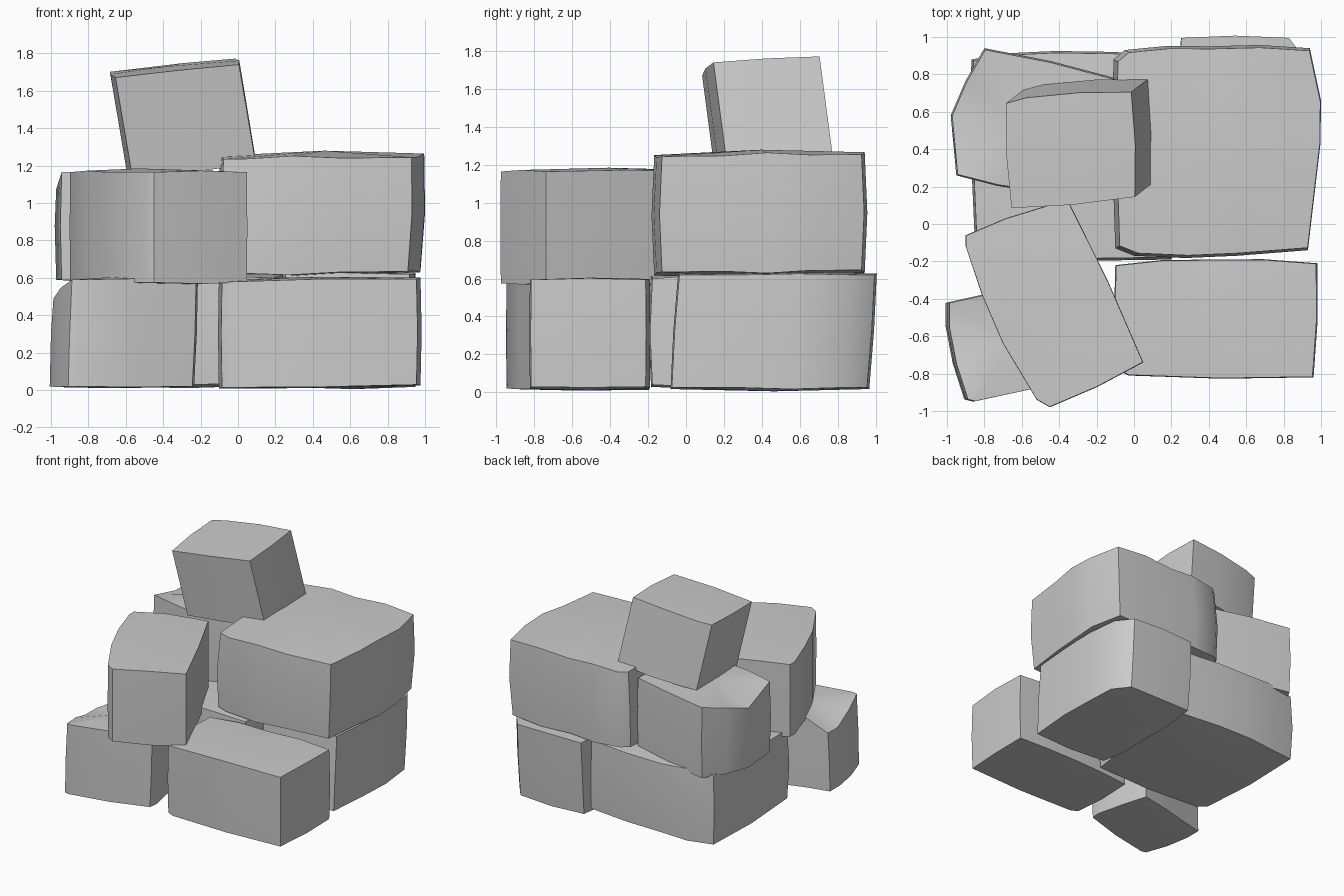
import bpy, bmesh, math
from mathutils import Vector

if "Cube" in bpy.data.objects:
    bpy.data.objects.remove(bpy.data.objects["Cube"])


def stone(name, plan, z0, z1, slope=(0, 0), lean=(0, 0), dome=0.025, under=0.02, inset=0.98):
    """Irregular stone: plan outline (x, y, optional top drop), counter-clockwise,
    lofted through a slightly fuller middle ring, with domed top and base."""
    pts = [(Vector(p[:2]), p[2] if len(p) > 2 else 0) for p in plan]
    ring = []
    for (a, da), (b, db) in zip(pts, pts[1:] + pts[:1]):
        ring.append((a, da, 0))
        e = b - a
        if e.length > 0.4:                      # gentle bulge on long sides
            n = Vector((e.y, -e.x)).normalized()
            ring.append(((a + b) / 2 + n * 0.012, (da + db) / 2, 0.4))
    c = sum((p for p, _ in pts), Vector((0, 0))) / len(pts)

    def place(p, t, s, dz):
        q = c + (p - c) * s
        z = z0 + (z1 - z0) * t + slope[0] * (q.x - c.x) + slope[1] * (q.y - c.y) + dz
        return (q.x + lean[0] * (t - .5), q.y + lean[1] * (t - .5), z)

    bm = bmesh.new()
    loops = []
    for t, s in ((0, inset), (0.5, 1.0), (1, inset)):
        loops.append([bm.verts.new(place(
            p, t, s, (-under * k if t == 0 else (dome * k - d if t == 1 else 0))))
            for p, d, k in ring])
    n = len(ring)
    for lo, hi in zip(loops, loops[1:]):
        for i in range(n):
            j = (i + 1) % n
            bm.faces.new((lo[i], lo[j], hi[j], hi[i]))
    base = bm.verts.new(place(c, 0, 1, -under))
    cap = bm.verts.new(place(c, 1, 1, dome))
    for i in range(n):
        j = (i + 1) % n
        bm.faces.new((loops[0][j], loops[0][i], base))
        bm.faces.new((loops[2][i], loops[2][j], cap))
    bmesh.ops.recalc_face_normals(bm, faces=bm.faces)
    me = bpy.data.meshes.new(name)
    bm.to_mesh(me)
    bm.free()
    ob = bpy.data.objects.new(name, me)
    bpy.context.collection.objects.link(ob)
    bpy.ops.object.select_all(action='DESELECT')
    ob.select_set(True)
    bpy.context.view_layer.objects.active = ob
    bpy.ops.object.shade_smooth_by_angle(angle=math.radians(42))


# Bottom course
stone("lower_front_right_stone",
      [(-.09, -.78), (-.03, -.81), (.96, -.82), (.98, -.21), (.4, -.19), (-.1, -.22)],
      .02, .585, slope=(.015, 0), dome=.02, under=.01, inset=.99)
stone("lower_front_left_stone",
      [(-1, -.55, .1), (-.9, -.94), (-.86, -.95), (-.23, -.79), (-.22, -.72),
       (-.34, -.27), (-.82, -.38), (-1, -.42, .1)],
      .02, .59, lean=(.02, 0), dome=.015, under=.01, inset=.99)
stone("lower_back_left_stone",
      [(-.85, -.12), (-.78, -.18), (.2, -.19), (.27, .3), (.27, .88),
       (-.1, .92), (-.42, .925), (-.87, .88)],
      .04, .6, dome=.04, under=.03)
stone("lower_back_right_stone",
      [(.25, -.05), (.92, -.06), (.95, .3), (.93, .85), (.83, .98), (.25, .98), (.22, .4)],
      .025, .62, lean=(0, .04), dome=.015, inset=.99)

# Upper course
stone("upper_right_stone",
      [(-.1, -.13), (0, -.17), (.55, -.17), (.93, -.14), (.97, .2), (1, .66),
       (.94, .94), (.4, .95), (-.05, .93), (-.11, .88)],
      .635, 1.245, slope=(.01, .01), lean=(.02, 0), dome=.035, under=.03, inset=.975)
stone("upper_front_left_stone",
      [(-.9, -.12), (-.7, -.64), (-.52, -.94), (-.45, -.98), (.05, -.74),
       (-.35, .12), (-.46, .1), (-.9, -.06)],
      .575, 1.165, dome=.02, under=.015, inset=.995)
stone("upper_back_left_stone",
      [(-.95, .26), (-.5, .17), (-.15, .28), (-.1, .78), (-.8, .94), (-.98, .58, .09)],
      .59, 1.165, dome=.01, under=.015)

# Tilted capstone
stone("top_stone",
      [(-.61, .12), (.05, .18), (.03, .74), (-.53, .71), (-.64, .68)],
      1.19, 1.72, slope=(.1, .06), lean=(-.09, -.07), dome=.01, under=.02, inset=1.0)
